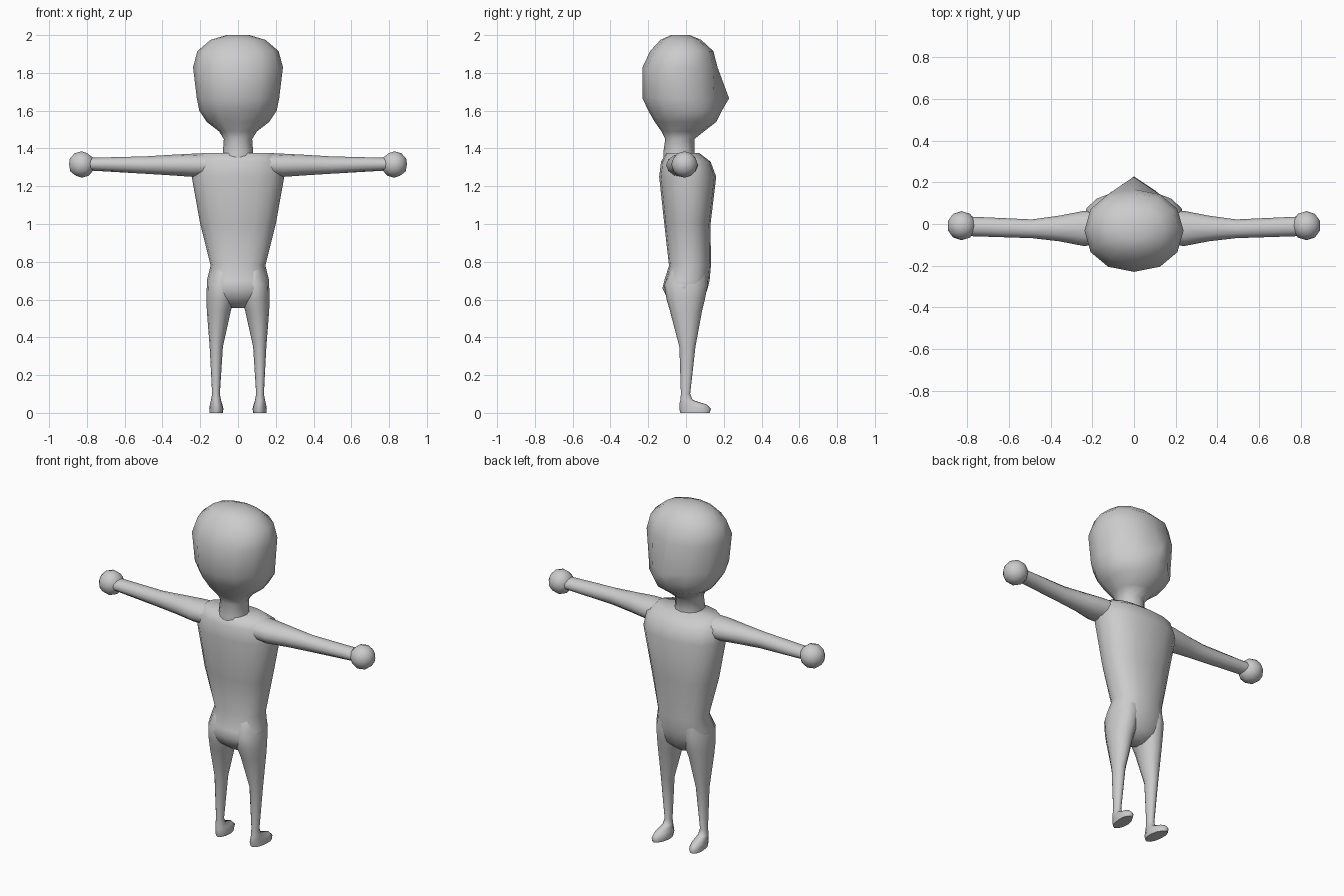
import bpy, bmesh, math

if "Cube" in bpy.data.objects:
    bpy.data.objects.remove(bpy.data.objects["Cube"])

skin = bpy.data.materials.new("light_grey")
skin.diffuse_color = (0.6, 0.6, 0.6, 1)
skin.use_nodes = True
skin.node_tree.nodes["Principled BSDF"].inputs["Base Color"].default_value = skin.diffuse_color


def finish(name, bm, mirror=False):
    """Turn a bmesh into a smooth shaded object, optionally mirrored across x."""
    bmesh.ops.recalc_face_normals(bm, faces=bm.faces)
    mesh = bpy.data.meshes.new(name)
    bm.to_mesh(mesh)
    bm.free()
    mesh.materials.append(skin)
    ob = bpy.data.objects.new(name, mesh)
    bpy.context.collection.objects.link(ob)
    bpy.ops.object.select_all(action='DESELECT')
    ob.select_set(True)
    bpy.context.view_layer.objects.active = ob
    bpy.ops.object.shade_smooth_by_angle(angle=math.radians(65))
    if mirror:
        ob.modifiers.new("mirror", 'MIRROR').use_mirror_merge = False
    return ob


def loft(rings, n=12, power=2.0, along_x=False):
    """Skin rounded rings given as (position, a_min, a_max, b_min, b_max)."""
    bm = bmesh.new()
    loops = []
    for t, a0, a1, b0, b1 in rings:
        loop = []
        for i in range(n):
            ang = 2 * math.pi * i / n
            c, s = math.cos(ang), math.sin(ang)
            c = math.copysign(abs(c) ** (2 / power), c)
            s = math.copysign(abs(s) ** (2 / power), s)
            a = (a0 + a1) / 2 + c * (a1 - a0) / 2
            b = (b0 + b1) / 2 + s * (b1 - b0) / 2
            loop.append(bm.verts.new((t, a, b) if along_x else (a, b, t)))
        loops.append(loop)
    for lo, hi in zip(loops, loops[1:]):
        for i in range(n):
            j = (i + 1) % n
            bm.faces.new((lo[i], lo[j], hi[j], hi[i]))
    bm.faces.new(loops[0][::-1])
    bm.faces.new(loops[-1])
    return bm, loops


# head and neck, with the middle of the face pulled out into a nose
head_rings = [(z, -w, w, back, front) for z, w, back, front in [
    (1.32, .085, -.12, .05), (1.38, .08, -.12, .045), (1.45, .075, -.11, .045),
    (1.49, .10, -.13, .095), (1.54, .165, -.165, .16), (1.60, .205, -.20, .18),
    (1.665, .218, -.23, .175), (1.83, .238, -.23, .167), (1.915, .215, -.19, .145),
    (1.975, .145, -.135, .08), (2.0, .06, -.08, .02)]]
bm, loops = loft(head_rings, 12, 2.15)
loops[5][3].co.y = .19
loops[6][3].co.y = .228
finish("head", bm)

# torso from hips to shoulders
torso_rings = [(z, -w, w, back, front) for z, w, back, front in [
    (.555, .04, -.04, .05), (.60, .145, -.095, .095), (.66, .165, -.125, .115),
    (.70, .165, -.115, .125), (.78, .145, -.09, .132), (1.0, .20, -.115, .13),
    (1.25, .245, -.142, .16), (1.33, .235, -.132, .13), (1.376, .19, -.105, .07)]]
bm, _ = loft(torso_rings, 16, 2.3)
finish("torso", bm)

# legs running down into forward-pointing feet
leg_rings = [
    (0, .078, .150, -.03, .125), (.022, .075, .150, -.035, .132),
    (.045, .082, .148, -.035, .108), (.068, .09, .143, -.03, .035),
    (.10, .096, .137, -.027, .022), (.35, .08, .150, -.035, .05),
    (.54, .038, .165, -.085, .085), (.60, .018, .167, -.103, .10),
    (.68, .01, .165, -.115, .115), (.76, .02, .14, -.08, .11)]
bm, loops = loft(leg_rings, 12)
for loop in loops[:3]:                      # feet splay slightly outward
    for v in loop:
        v.co.x += .12 * max(v.co.y - .03, 0)
finish("legs_and_feet", bm, mirror=True)

# arms tapering from the shoulders to the wrists
arm_rings = [
    (.08, -.10, .07, 1.25, 1.376), (.245, -.105, .062, 1.25, 1.372),
    (.36, -.083, .04, 1.258, 1.366), (.49, -.068, .022, 1.266, 1.358),
    (.80, -.058, .036, 1.284, 1.35)]
bm, _ = loft(arm_rings, 12, along_x=True)
finish("arms", bm, mirror=True)

# ball hands
bm = bmesh.new()
bmesh.ops.create_icosphere(bm, subdivisions=2, radius=.07)
bmesh.ops.translate(bm, verts=bm.verts, vec=(.828, -.008, 1.315))
finish("hands", bm, mirror=True)
